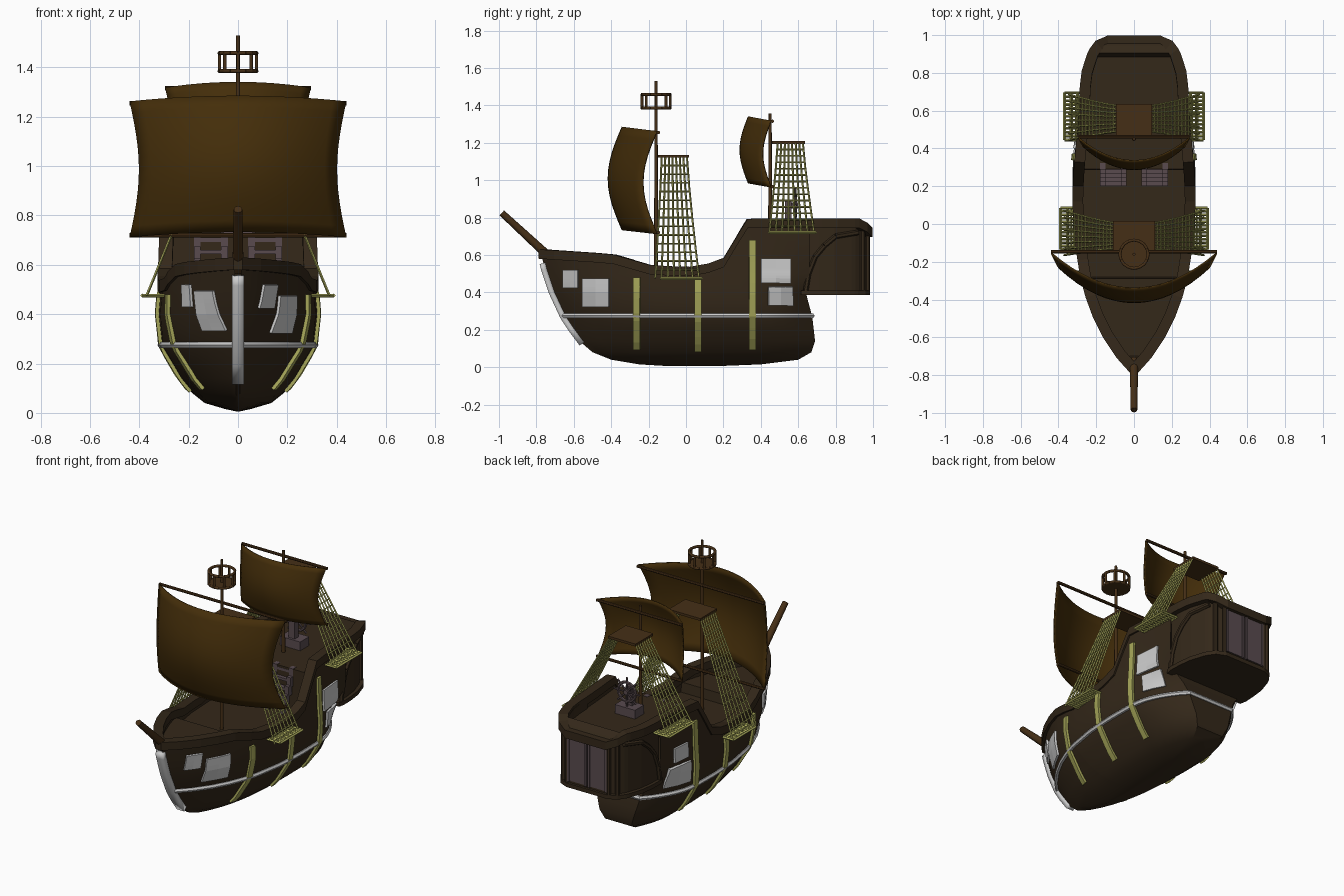
import bpy, bmesh, math
from mathutils import Vector

if "Cube" in bpy.data.objects:
    bpy.data.objects.remove(bpy.data.objects["Cube"])


def mat(name, c):
    m = bpy.data.materials.new(name)
    m.diffuse_color = (*c, 1)
    m.use_nodes = True
    m.node_tree.nodes["Principled BSDF"].inputs["Base Color"].default_value = m.diffuse_color
    return m


HULL = mat("dark_wood", (.034, .021, .01))
DECK = mat("mast_wood", (.06, .028, .008))
SAIL = mat("sail_cloth", (.058, .027, .003))
ROPE = mat("rope", (.38, .38, .1))
TRIM = mat("trim", (.1, .07, .078))


def finish(name, bm, m=None, smooth=None, solid=0):
    bmesh.ops.recalc_face_normals(bm, faces=bm.faces)
    me = bpy.data.meshes.new(name)
    bm.to_mesh(me)
    bm.free()
    ob = bpy.data.objects.new(name, me)
    bpy.context.collection.objects.link(ob)
    if m:
        me.materials.append(m)
    if smooth:
        me.polygons.foreach_set("use_smooth", [True] * len(me.polygons))
        me.set_sharp_from_angle(angle=math.radians(smooth))
    if solid:
        mod = ob.modifiers.new("thickness", 'SOLIDIFY')
        mod.thickness, mod.offset = solid, 0
    return ob


def loft(name, rings, m, smooth=None, ring_closed=True, loop=False, solid=0, cap_rows=0):
    bm = bmesh.new()
    vs = [[bm.verts.new(p) for p in r] for r in rings]
    n = len(rings[0])
    for i in range(len(vs) if loop else len(vs) - 1):
        a, b = vs[i], vs[(i + 1) % len(vs)]
        for j in range(n if ring_closed else n - 1):
            k = (j + 1) % n
            bm.faces.new((a[j], a[k], b[k], b[j]))
    for e in (vs[0], vs[-1]):
        for j in range(cap_rows):  # side-to-side strips for curved ends
            bm.faces.new((e[j], e[j + 1], e[n - 2 - j], e[n - 1 - j]))
        if ring_closed and not loop and not cap_rows:
            bm.faces.new(e)
    return finish(name, bm, m, smooth, solid)


def bars(name, segs, m, n=8, smooth=None):
    # each segment: start, end, start radius, end radius
    bm = bmesh.new()
    for p, q, r1, r2 in segs:
        p, q = Vector(p), Vector(q)
        d = q - p
        mx = d.to_track_quat('Z', 'Y').to_matrix().to_4x4()
        mx.translation = (p + q) / 2
        bmesh.ops.create_cone(bm, cap_ends=True, segments=n, radius1=r1, radius2=r2,
                              depth=d.length, matrix=mx)
    return finish(name, bm, m, smooth)


def boxes(name, items, m):
    bm = bmesh.new()
    for lo, hi in items:
        for v in bmesh.ops.create_cube(bm, size=1)["verts"]:
            v.co = [(a + b) / 2 + c * (b - a) for a, b, c in zip(lo, hi, v.co)]
    return finish(name, bm, m)


def interp(x, pts):
    for (a, fa), (b, fb) in zip(pts, pts[1:]):
        if x <= b:
            return fa + (fb - fa) * (max(x, a) - a) / (b - a)
    return pts[-1][1]


# Hull form: stem and stern lines, breadth by height, plan by length, sheer by y
stem = lambda z: interp(z, [(.005, -.08), (.015, -.25), (.04, -.4), (.08, -.5), (.14, -.57), (.27, -.655), (.4, -.715), (.52, -.755), (.62, -.78)])
stern = lambda z: interp(z, [(.005, .15), (.015, .4), (.04, .6), (.08, .67), (.14, .69), (.27, .675), (.4, .64), (.5, .66)])
beam = lambda z: interp(z, [(.005, 0), (.015, .05), (.04, .135), (.08, .185), (.14, .235), (.27, .312), (.4, .325), (.52, .315), (.8, .308)])
plan = lambda u: interp(u, [(0, .04), (.056, .27), (.127, .49), (.2, .66), (.27, .78), (.34, .87), (.48, .97), (.62, 1), (.76, .99), (.9, .93), (1, .9)])
sheer = lambda y: interp(y, [(-.78, .625), (-.4, .6), (-.3, .57), (-.2, .54), (0, .53), (.1, .545), (.2, .58), (.33, .79), (.94, .79), (.985, .74)])
tuck = lambda u, z: 1 - (max(0, u - .78) / .22) ** 2 * interp(z, [(.3, .45), (.48, 0)])


def hull_at(u, z):
    return Vector((beam(z) * plan(u) * tuck(u, z), stem(z) + u * (stern(z) - stem(z)), z))


def hull_x(y, z):
    return hull_at((y - stem(z)) / (stern(z) - stem(z)), z).x


def mirrored(right):
    return right + [Vector((-p.x, p.y, p.z)) for p in reversed(right)]


# Hull with bulwarks and stepped decks in one loft
us = [0, .03, .056, .09, .127, .2, .27, .335, .34, .4, .48, .55, .62, .68, .74, .743, .77, .83, .88, .92, .96, 1]
rings, rail = [], []
for u in us:
    top = hull_at(u, sheer(-.78 + u * 1.44))
    r = [hull_at(u, z) for z in (.005, .015, .04, .08, .14, .2, .27, .34, .4, .5)] + [top]
    r[0].x = .002
    xi = max(top.x - .04, .002)
    dz = top.z - .005 if u < .05 else .53 if u < .337 else .47 if u < .742 else min(.72, top.z + .02)
    r += [Vector((xi, top.y, top.z)), Vector((xi, top.y, dz))]
    rings.append(mirrored(r))
    rail.append(top)
loft("hull", rings, HULL, 28, cap_rows=9)

# Overhanging stern gallery
outline = [(.278, .655), (.275, .73), (.265, .81), (.236, .9), (.226, .92), (.197, .96), (.14, .985)]
rings = []
for w, y in outline:
    a, s = w - .018, sheer(y)
    d = .72 if y < .91 else s - .01
    rings.append(mirrored([Vector(p) for p in ((.001, y - .015, .4), (a, y - .015, .4), (a, y - .015, s - .01),
                                               (w - .045, y - .015, s - .01), (w - .045, y - .015, d))]))
loft("stern_gallery", rings, HULL)
rings = [[(s * w, y, z) for s, z in ((1, .385), (1, .41), (-1, .41), (-1, .385))]
         for w, y in [(.27, .615)] + outline]
loft("gallery_floor", rings, HULL)
for s in (-1, 1):
    arch = [(.64, .41), (.655, .5), (.69, .59), (.74, .65), (.8, .7), (.92, .72)]
    pts = [(s * (interp(y, [(b, a) for a, b in outline]) - .012), y, z) for y, z in arch]
    bars("gallery_arch", [(a, b, .014, .014) for a, b in zip(pts, pts[1:])], HULL, 6)
    bars("gallery_post", [((s * .188, .945, .41), (s * .188, .945, .74), .014, .014),
                          ((s * .145, .972, .41), (s * .145, .972, .74), .012, .012)], HULL, 6)
boxes("stern_window", [((-.135, .955, .425), (-.004, .976, .715)), ((.004, .955, .425), (.135, .976, .715))], TRIM)
boxes("window_bars", [((x - .006, .96, .42), (x + .006, .983, .72)) for x in (-.13, -.012, .012, .13)], TRIM)

# Cap rail around the whole ship
path = mirrored(rail + [Vector((w, y, sheer(y))) for w, y in outline[1:]])
rings = []
for i, p in enumerate(path):
    t = path[(i + 1) % len(path)] - path[i - 1]
    n = Vector((t.y, -t.x, 0)).normalized()
    rings.append([p + n * o + Vector((0, 0, h)) for o, h in ((.012, .005), (.012, -.045), (-.045, -.045), (-.045, .005))])
loft("cap_rail", rings, HULL, loop=True)


def hull_panel(name, y0, y1, z0, z1, side, m=None, t=.02, smooth=None):
    rows = [[(side * (hull_x(y, z) + .002), y, z) for y in (y0, (y0 + y1) / 2, y1)]
            for z in [z0 + (z1 - z0) * i / 10 for i in range(11)]]
    loft(name, rows, m, smooth, ring_closed=False, solid=t)


# Ribs, hull patches, wale and stem band
for s in (-1, 1):
    for y, z0, z1 in ((-.262, .1, .48), (.065, .09, .48), (.355, .1, .68)):
        hull_panel("rib", y - .018, y + .018, z0, z1, s, ROPE, .025)
for p in ((-.655, -.575, .425, .52, 1), (-.55, -.41, .325, .475, 1), (.4, .56, .45, .58, 1), (.44, .57, .33, .43, 1),
          (-.51, -.44, .43, .52, -1), (-.655, -.54, .335, .495, -1), (.42, .54, .48, .57, -1), (.4, .57, .32, .45, -1)):
    hull_panel("hull_patch", *p)
path = mirrored([hull_at(i / 30, .275) for i in range(31)])
rings = []
for i, p in enumerate(path):
    t = path[(i + 1) % len(path)] - path[i - 1]
    n = Vector((t.y, -t.x, 0)).normalized()
    rings.append([p + n * .014 * math.cos(a) + Vector((0, 0, .014 * math.sin(a)))
                  for a in [k * math.pi / 3 for k in range(6)]])
loft("wale", rings, None, 40, loop=True)
loft("stem_band", [[(x, stem(z) - .004, z) for x in (-.025, 0, .025)] for z in (.125, .2, .27, .34, .4, .46, .52, .555)],
     None, 40, ring_closed=False, solid=.03)

# Masts, yards and bowsprit
bars("bowsprit", [((0, -.72, .58), (0, -.985, .825), .024, .018)], DECK, 10, 40)
bars("main_mast", [((0, -.16, .46), (0, -.16, 1.53), .011, .008)], DECK, 10, 40)
bars("rear_mast", [((0, .45, .7), (0, .45, 1.355), .011, .008)], DECK, 10, 40)
for name, w, y, zs in (("main_yard", .44, -.147, (1.255, .72)), ("rear_yard", .295, .462, (1.315, .965))):
    bars(name, [((-w, y, z), (w, y, z), .009, .009) for z in zs], DECK, 8, 40)


def sail(name, w, y, z0, z1, bow, belly, pinch):
    rows = []
    for j in range(13):
        v = j / 12
        b = math.sin(math.pi * v)
        row = []
        for i in range(17):
            u = i / 8 - 1
            c = 1 - u * u
            row.append((u * (w - pinch * b), y - bow * c - belly * b, z0 + (z1 - z0) * v + .022 * c))
        rows.append(row)
    loft(name, rows, SAIL, 60, ring_closed=False, solid=.008)


sail("main_sail", .437, -.155, .712, 1.262, .185, .075, .038)
sail("rear_sail", .293, .455, .962, 1.318, .12, .045, .025)

# Crow's nest
ring = [(.075 * math.cos(k * math.pi / 8), -.16 + .075 * math.sin(k * math.pi / 8)) for k in range(17)]
segs = [((*a, z), (*b, z), .008, .008) for z in (1.385, 1.458) for a, b in zip(ring, ring[1:])]
segs += [((*a, 1.38), (*a, 1.46), .007, .007) for a in ring[:16:2]]
segs.append(((0, -.16, 1.378), (0, -.16, 1.39), .075, .075))
bars("crows_nest", segs, DECK, 12)

# Mast platforms, rope ladders and side gratings
boxes("mast_platform", [((-.11, -.15, 1.12), (.11, .015, 1.135)), ((-.095, .46, 1.193), (.095, .635, 1.208))], DECK)


def rigging(side, xt, zt, yt, xb, zb, yb, x0, x1, c0, c1):
    mix = lambda a, b, t: a + (b - a) * t

    def pt(s, t):
        f = t ** 1.2
        return (side * mix(xt, xb, t), mix(mix(yt[0], yt[1], s), mix(yb[0], yb[1], s), f), mix(zt, zb, t))
    segs = [(pt(i / 7, j / 4), pt(i / 7, (j + 1) / 4), .0055, .0055) for i in range(8) for j in range(4)]
    segs += [(pt(0, j / 14), pt(1, j / 14), .0045, .0045) for j in range(1, 14)]
    bars("rope_ladder", segs, ROPE, 4)
    g = [((side * x0, mix(c0, c1, k / 12), zb), (side * x1, mix(c0, c1, k / 12), zb), .007, .007) for k in range(13)]
    g += [((side * mix(x0, x1, k / 3), c0, zb), (side * mix(x0, x1, k / 3), c1, zb), .008, .008) for k in range(4)]
    bars("side_grating", g, ROPE, 4)


for s in (-1, 1):
    rigging(s, .105, 1.125, (-.13, .005), .37, .475, (-.165, .07), .28, .388, -.135, .085)
    rigging(s, .09, 1.198, (.49, .625), .345, .72, (.445, .685), .265, .368, .445, .695)

# Stairs to the poop deck
items = []
for s in (-1, 1):
    for k in range(5):
        y, z = .2 + k * .022, .5 + k * .048
        items.append(((s * .11 - .055, y, z), (s * .11 + .055, y + .032, z + .016)))
        for e in (-.055, .055):
            items.append(((s * .11 + e - .014, y, z - .03), (s * .11 + e + .014, y + .034, z + .03)))
boxes("stairs", items, TRIM)

# Steering wheel on its stand
boxes("wheel_stand", [((-.07, .515, .71), (.07, .605, .775)), ((-.022, .53, .775), (.022, .565, .89))], TRIM)
c = Vector((0, .585, .865))
d = [Vector((math.cos(k * math.pi / 8), 0, math.sin(k * math.pi / 8))) for k in range(17)]
segs = [(c + a * .06, c + b * .06, .009, .009) for a, b in zip(d, d[1:])]
segs += [(c, c + a * .09, .006, .006) for a in d[:16:2]]
segs.append((c - Vector((0, .04, 0)), c + Vector((0, .015, 0)), .016, .016))
bars("steering_wheel", segs, TRIM, 6)
